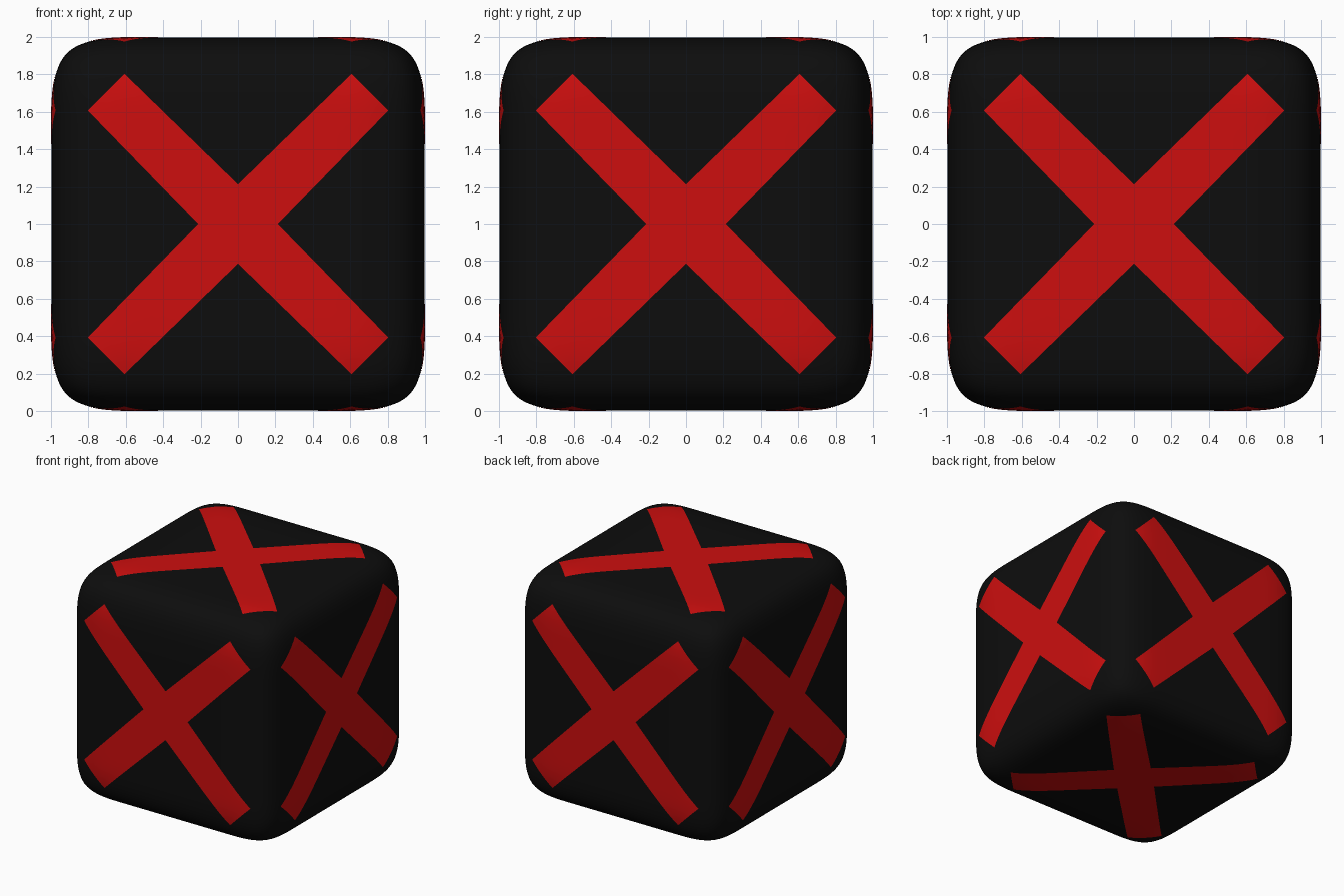
import bpy, bmesh
from mathutils import Vector, Matrix
from mathutils.bvhtree import BVHTree

if "Cube" in bpy.data.objects:
    bpy.data.objects.remove(bpy.data.objects["Cube"])

LIFT = 0.003   # how far the painted crosses sit above the surface


def material(name, rgb):
    m = bpy.data.materials.new(name)
    m.diffuse_color = (*rgb, 1)
    m.use_nodes = True
    m.node_tree.nodes["Principled BSDF"].inputs["Base Color"].default_value = m.diffuse_color
    return m


def make_object(name, bm, mat):
    mesh = bpy.data.meshes.new(name)
    bm.to_mesh(mesh)
    bm.free()
    for p in mesh.polygons:
        p.use_smooth = True
    mesh.materials.append(mat)
    ob = bpy.data.objects.new(name, mesh)
    bpy.context.collection.objects.link(ob)
    return ob


black = material("black", (0.004, 0.004, 0.004))
red = material("red", (0.61, 0.0045, 0.0045))

# Rounded block: 4 x 4 cube cage smoothed by subdivision
bm = bmesh.new()
bmesh.ops.create_cube(bm, size=2 - 2 * LIFT)
bmesh.ops.subdivide_edges(bm, edges=bm.edges[:], cuts=3, use_grid_fill=True)
bmesh.ops.translate(bm, verts=bm.verts[:], vec=(0, 0, 1))
block = make_object("rounded_block", bm, black)
sub = block.modifiers.new("smooth", 'SUBSURF')
sub.levels = sub.render_levels = 4

bpy.context.view_layer.update()
tree = BVHTree.FromObject(block, bpy.context.evaluated_depsgraph_get())


def cross(name, normal):
    """Thin painted cross draped over the block side facing along normal."""
    n = Vector(normal)
    u = Vector((0, 0, 1)) if abs(n.z) < 0.5 else Vector((0, 1, 0))
    side = u.cross(n)
    centre = Vector((0, 0, 1))
    steps, across = 20, 6
    a, b = Vector((0.213, 0)), Vector((0.803, 0.607))   # lower arm edge
    c, d = Vector((0, 0.213)), Vector((0.607, 0.803))   # upper arm edge
    bm = bmesh.new()

    def drape(p):
        flat = side * p.x + u * p.y + centre
        hit, hit_n, _, _ = tree.ray_cast(flat + n * 3, -n)
        return bm.verts.new(hit + n * LIFT)

    def patch(p00, p10, p01, p11, nu, nv):
        rows = [[drape(p00.lerp(p10, i / nu).lerp(p01.lerp(p11, i / nu), j / nv))
                 for j in range(nv + 1)] for i in range(nu + 1)]
        for i in range(nu):
            for j in range(nv):
                bm.faces.new((rows[i][j], rows[i + 1][j],
                              rows[i + 1][j + 1], rows[i][j + 1]))

    # four arms, then the middle square
    for k in range(4):
        rot = Matrix.Rotation(k * 1.5707963, 2)
        patch(rot @ a, rot @ b, rot @ c, rot @ d, steps, across)
    patch(a, -c, c, -a, across, across)
    bmesh.ops.remove_doubles(bm, verts=bm.verts[:], dist=0.0005)
    for f in bm.faces:
        f.normal_update()
        if f.normal.dot(n) < 0:
            f.normal_flip()
    make_object(name, bm, red)


# One cross on each of the six sides
for name, normal in {"front_cross": (0, -1, 0), "back_cross": (0, 1, 0),
                     "right_cross": (1, 0, 0), "left_cross": (-1, 0, 0),
                     "top_cross": (0, 0, 1), "bottom_cross": (0, 0, -1)}.items():
    cross(name, normal)
